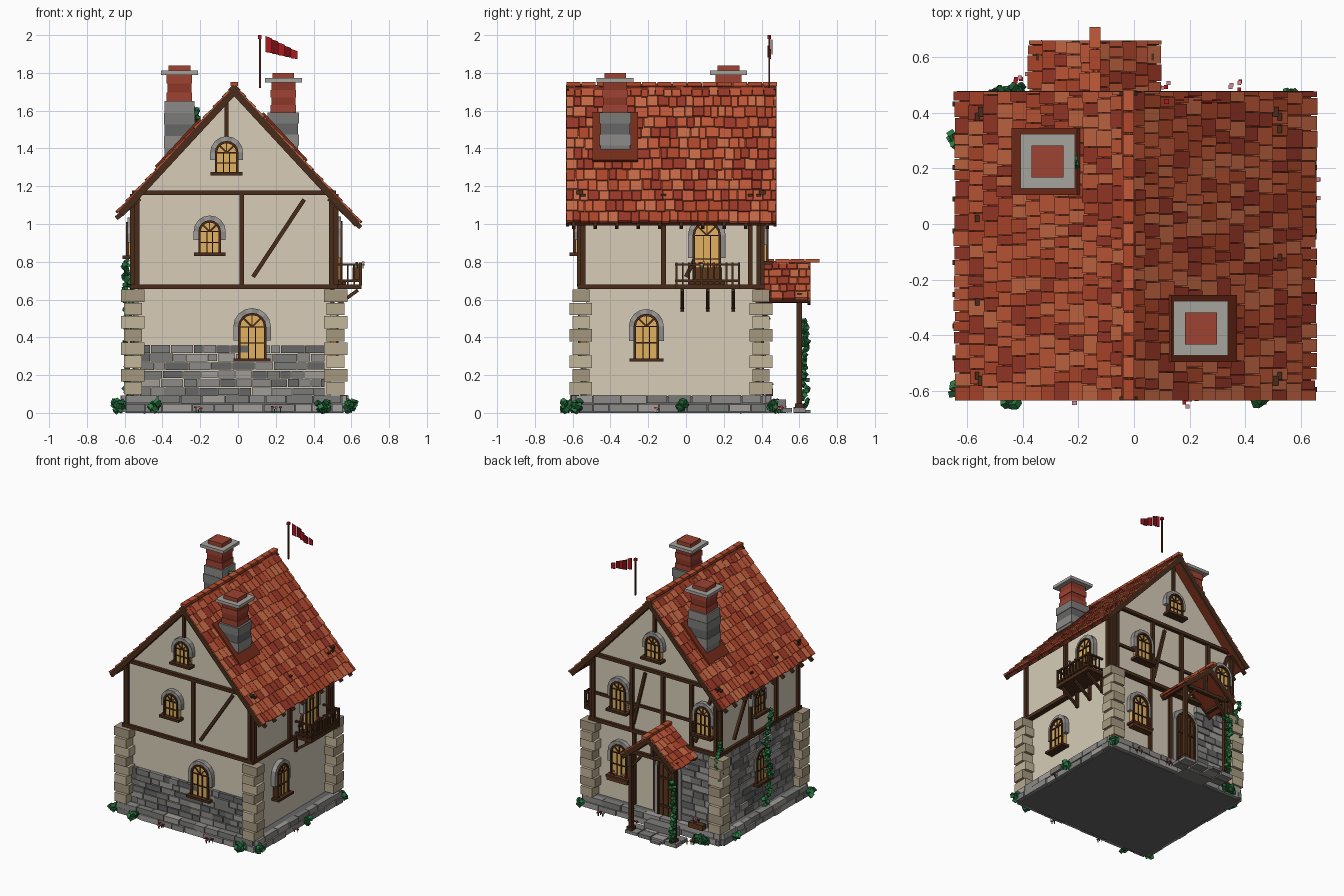
import bpy, bmesh, random
from math import pi, sin, cos, hypot
from mathutils import Matrix, Vector, Euler

if "Cube" in bpy.data.objects:
    bpy.data.objects.remove(bpy.data.objects["Cube"])

random.seed(4)
R = random.uniform
T = Matrix.Translation
I = Matrix.Identity(4)
C = Vector((-0.02, -0.08, 0))            # centre of the house plan


def mat(name, hexcol):
    m = bpy.data.materials.new(name)
    m.diffuse_color = [(int(hexcol[i:i + 2], 16) / 255) ** 2.2 for i in (0, 2, 4)] + [1]
    m.use_nodes = True
    m.node_tree.nodes["Principled BSDF"].inputs["Base Color"].default_value = m.diffuse_color
    return m


PLASTER, WOOD, GLASS = mat("plaster", "D6CBB6"), mat("wood", "4A3020"), mat("glass", "E0B060")
GREYS = [mat("stone_" + h, h) for h in ("666666", "7A7A78", "8C8A88", "A09C98")]
SAND = [mat("sand_" + h, h) for h in ("B5A78C", "A3967E", "C2B499")]
TILES = [mat("tile_" + h, h) for h in ("B0492F", "C25A3C", "9A3B2C", "C86A48")]
UNDER, BRICKS = mat("roof_board", "74301F"), [mat("brick_" + h, h) for h in ("9C4535", "8A3A2C")]
LEAF, LEAF2, PINK, RED = mat("leaf", "2F7D46"), mat("leaf_dark", "245C38"), mat("petal", "D08A9A"), mat("flag", "A81E22")
DARK, CAP = mat("door_wood", "5C3A22"), mat("cap_stone", "A5A29C")


class Part:
    """Collects boxes and extruded profiles into one named mesh."""
    def __init__(self, name, *mats):
        self.name, self.mats, self.bm = name, mats, bmesh.new()

    def hull(self, pts, n, m):
        v = [self.bm.verts.new(p) for p in pts]
        a, b = v[:n], v[n:]
        fs = [a[::-1], b] + [[a[i], a[(i + 1) % n], b[(i + 1) % n], b[i]] for i in range(n)]
        for f in fs:
            self.bm.faces.new(f).material_index = m

    def box(self, c, s, M=I, m=0, rot=(0, 0, 0)):
        X = M @ T(c) @ Euler(rot).to_matrix().to_4x4()
        q = [(-.5, -.5), (.5, -.5), (.5, .5), (-.5, .5)]
        self.hull([X @ Vector((x * s[0], y * s[1], z * s[2])) for z in (-.5, .5) for x, y in q], 4, m)

    def prism(self, pts, y0, y1, M=I, m=0):
        self.hull([M @ Vector((x, y, z)) for y in (y0, y1) for x, z in pts], len(pts), m)

    def beam(self, a, b, w, d, M=I, m=0):
        a, b = Vector(a), Vector(b)
        q = (b - a).to_track_quat('Z', 'Y').to_matrix().to_4x4()
        self.box((0, 0, 0), (w, d, (b - a).length), M @ T((a + b) / 2) @ q, m)

    def done(self):
        bmesh.ops.recalc_face_normals(self.bm, faces=self.bm.faces)
        me = bpy.data.meshes.new(self.name)
        self.bm.to_mesh(me)
        for m in self.mats:
            me.materials.append(m)
        bpy.context.collection.objects.link(bpy.data.objects.new(self.name, me))


def side(k, hx, hy):
    """Wall frame: x along wall, -y outward. 0 front, 1 right, 2 back, 3 left."""
    return T(C) @ Matrix.Rotation(k * pi / 2, 4, 'Z') @ T((0, -(hx if k % 2 else hy), 0))


LOW = [side(k, .51, .45) for k in range(4)]
UP = [side(k, .53, .475) for k in range(4)]
BASE = [side(k, .575, .505) for k in range(4)]


def stones(p, M, u0, u1, z0, z1, rows, wmin=.05, wmax=.13):
    h = (z1 - z0) / rows
    for r in range(rows):
        u = u0
        while u < u1 - .01:
            w = min(R(wmin, wmax), u1 - u)
            p.box((u + w / 2, -.004, z0 + (r + .5) * h), (w - .004, R(.03, .05), h - R(.002, .008)), M,
                  random.randrange(len(p.mats)))
            u += w


def arch(w, h, z0=0, n=8):
    r = w / 2
    return [(-r, z0)] + [(-r * cos(pi * i / n), h - r + r * sin(pi * i / n)) for i in range(n + 1)] + [(r, z0)]


def window(name, M, u, z, w, h, door=False):
    p, M = Part(name, DARK if door else GLASS, WOOD, GREYS[3], GREYS[2]), M @ T((u, 0, z))
    p.prism(arch(w, h), -.028, .01, M)
    def ring(a, b, out, ms):
        for i in range(len(a) - 1):
            p.prism([a[i], a[i + 1], b[i + 1], b[i]], -out, .005, M, ms[i % len(ms)])
    ring(arch(w - .025, h - .0125), arch(w, h), .042, [1])
    lift = 0 if door else h * .4
    ring(arch(w, h, lift), arch(w + .05, h + .025, lift), .034, [2, 3])
    s = h - w / 2
    if door:
        for x in (-w / 4, 0, w / 4):
            p.box((x, -.03, h * .46), (.006, .01, h * .9), M, 1)
        for zz in (.2, .65):
            p.box((0, -.032, h * zz), (w * .85, .012, .015), M, 1)
    else:
        for x in (-w / 8, w / 8):
            p.box((x, -.03, s / 2), (.005, .012, s), M, 1)
        for zz in (s * .5, s):
            p.box((0, -.03, zz), (w, .012, .006), M, 1)
        for a in (pi / 4, pi / 2, pi * 3 / 4):
            p.beam((0, -.03, s), (w * .46 * cos(a), -.03, s + w * .46 * sin(a)), .005, .01, M, 1)
        p.box((0, -.03, -.005), (w + .045, .065, .018), M, 1)
    p.done()


def slope(rx, zr, s, run, drop):
    d = Vector((s * run, 0, -drop)).normalized()
    n = Vector((s * drop, 0, run)).normalized()
    M = Matrix((d.cross(n), d, n)).transposed().to_4x4()
    M.translation = (rx, 0, zr)
    return M


def roof(name, rx, zr, runs, pitch, y0, y1, row, th):
    p = Part(name + "_tiles", *TILES)
    b = Part(name + "_boards", UNDER, WOOD)
    for s, run in zip((-1, 1), runs):
        M, L, k = slope(rx, zr, s, run, run * pitch), run * hypot(1, pitch), s * -1
        b.box((k * -(y0 + y1) / 2 * -1 if M[1][0] * k > 0 else -k * (y0 + y1) / 2, L / 2, -th / 2 - .012),
              (y1 - y0 - .01, L, th), M)
        for y in (y0 + .008, y1 - .008):                     # barge boards
            b.box((y * M[1][0], L / 2, -.022), (.016, L + .01, .036), M, 1)
        n = round(L / row)
        for r in range(n):
            y = y0
            while y < y1 - .005:
                w = min(R(.035, .07), y1 - y)
                p.box(((y + w / 2) * M[1][0], (r + .5) * L / n + R(-.006, .006), -.004),
                      (w - .003, L / n * 1.2, .014), M, random.randrange(4), (.1, 0, 0))
                y += w
    y, i = y0, 0
    while y < y1 - .02:                                       # ridge caps
        p.box((rx, y + .04, zr + .006), (.04, .074, .02), I, i % 2)
        y, i = y + .08, i + 1
    p.done()
    b.done()


# Foundation, plaster walls and gables
p = Part("foundation", GREYS[0]); p.box((-.02, -.08, .045), (1.15, 1.01, .09)); p.done()
p = Part("foundation_blocks", *GREYS[1:])
for k in range(4):
    hw = .505 if k % 2 else .575
    stones(p, BASE[k], -hw, hw, .003, .095, 2, .08, .18)
p.done()
p = Part("lower_walls", PLASTER); p.box((-.02, -.08, .37), (1.02, .90, .58)); p.done()
p = Part("upper_walls", PLASTER)
p.prism([(-.53, .66), (.53, .66), (.53, 1.115), (0, 1.685), (-.53, 1.115)], -.475, .475, T(C)); p.done()

# Stone cladding and corner stones
p = Part("stone_cladding", *GREYS)
stones(p, LOW[0], -.50, .48, .09, .36, 6)
stones(p, LOW[3], -.43, .43, .09, .64, 11)
stones(p, LOW[2], .21, .49, .09, .64, 11)
p.done()
p = Part("corner_stones", *SAND)
for sx in (-1, 1):
    for sy in (-1, 1):
        for i in range(8):
            a, b = (.125, .09) if i % 2 else (.095, .12)
            p.box((C.x + sx * .537, C.y + sy * .477, .13 + i * .07), (a, b, .066), I, i % 3)
p.done()

# Timber framing
p = Part("timber_frame", WOOD)
p.box((-.02, -.08, .668), (1.10, .99, .026))
for k in range(4):
    posts = [(-.515, .26, .0, .515)[i] for i in (0, 3)] if k % 2 == 0 else [-.465, .465]
    posts += [[.04], [-.04, .42], [-.19, .07, .31], [-.1, .2]][k]
    for u in posts:
        p.box((u, -.006, .915), (.026, .03, .49), UP[k])
    if k % 2 == 0:
        p.box((0, -.008, 1.165), (1.08, .034, .024), UP[k])
        p.box(((-.04, 0, 0)[k], -.004, 1.56), (.022, .026, .2), UP[k])
p.box((0, -.004, .87), (1.04, .022, .02), UP[2])
for k, a, b, z1 in ((0, .1, .37, 1.13), (1, .08, .235, 1.03), (2, -.18, -.08, 1.13), (2, .34, .49, 1.13), (3, -.3, -.12, 1.05)):
    p.beam((a, -.006, .72), (b, -.006, z1), .022, .022, UP[k])
p.box((-.19, -.004, .38), (.026, .03, .56), LOW[2])
p.box((-.01, -.004, .38), (.026, .03, .56), LOW[2])
for y in [-.595 + i * .114 for i in range(10)]:              # rafter tails
    for s, run in ((-1, .625), (1, .67)):
        p.beam((C.x + s * .5, y, 1.735 - .5 * 1.08 - .06), (C.x + s * run, y, 1.735 - run * 1.08 - .03), .018, .024)
p.done()

# Windows and door
window("front_lower_window", LOW[0], .095, .285, .15, .245)
window("front_upper_window", UP[0], -.13, .845, .12, .175)
window("front_gable_window", UP[0], -.04, 1.27, .125, .17)
window("right_lower_window", LOW[1], -.13, .285, .135, .24)
window("balcony_door", UP[1], .19, .69, .15, .325)
window("back_lower_window", LOW[2], -.30, .285, .14, .245)
window("back_upper_window", UP[2], -.29, .80, .13, .22)
window("back_upper_window_2", UP[2], .42, .80, .13, .22)
window("back_gable_window", UP[2], 0, 1.27, .125, .17)
window("left_lower_window", LOW[3], .03, .285, .14, .245)
window("left_upper_window", UP[3], -.03, .83, .12, .18)
window("back_door", LOW[2], .11, .07, .17, .47, True)

# Roofs
roof("main_roof", -.02, 1.735, (.615, .665), 1.08, -.635, .478, .075, .025)
roof("porch_roof", -.14, .80, (.232, .228), .84, .39, .66, .06, .018)

# Chimneys with flashing on the slope
for n, x, y, z0, zs, zb, s in (("left", -.31, .225, 1.28, 1.65, 1.79, -1), ("right", .24, -.375, 1.30, 1.59, 1.75, 1)):
    p = Part(n + "_chimney", *GREYS[:3], *BRICKS, CAP, UNDER)
    for a, b, w, m0, k, h in ((z0, zs, .165, 0, 3, .062), (zs, zb, .135, 3, 2, .045)):
        c = round((b - a) / h)
        for i in range(c):
            ww = w - .008 * (i % 2)
            p.box((x, y, a + (i + .5) * (b - a) / c), (ww, ww, (b - a) / c), I, m0 + i % k)
    p.box((x, y, zb + .011), (.195, .195, .022), I, 5)
    p.box((x, y, zb + .035), (.115, .115, .03), I, 3)
    M = slope(-.02, 1.735, s, 1, 1.08)
    p.box((y * M[1][0], abs(x + .02) * hypot(1, 1.08), .01), (.24, .235 * 1.47, .014), M, 6)
    p.done()

# Porch posts, ties and steps
p = Part("porch_frame", WOOD)
for x in (.04, -.32):
    p.box((x, .60, .32), (.028, .028, .60))
    p.box((x, .50, .615), (.026, .28, .026))
    p.box((x, .60, .035), (.045, .045, .03))
    p.beam((x, .6, .5), (x + (-.09 if x > 0 else .09), .6, .61), .018, .018)
p.box((-.14, .60, .62), (.42, .026, .026))
p.box((-.14, .60, .70), (.022, .022, .15))
p.done()
p = Part("porch_steps", *GREYS[1:])
p.box((-.14, .47, .035), (.24, .12, .07))
for i in range(4):
    for j in range(2):
        p.box((-.31 + i * .11, .53 + j * .07, .014), (.1, .064, R(.022, .032)), I, (i + j) % 3)
p.box((-.2, .645, .008), (.08, .03, .016)); p.done()

# Balcony
p = Part("balcony", WOOD, DARK)
p.box((.58, .115, .668), (.15, .34, .026))
for z in (.785, .70):
    p.box((.648, .115, z), (.014, .34, .012))
    for y in (-.05, .28):
        p.box((.585, y, z), (.13, .014, .012))
for i in range(11):
    p.box((.648, -.05 + i * .033, .735), (.008 + .008 * (i % 10 == 0), .01, .12))
for y in (-.05, .28):
    for x in (.55, .58, .615):
        p.box((x, y, .735), (.008, .008, .11))
for y in (-.02, .115, .25):
    p.beam((.49, y, .545), (.635, y, .65), .018, .018)
    p.box((.5, y, .6), (.022, .018, .12))
p.box((.625, .115, .735), (.035, .15, .07), I, 1)
p.done()

# Flag on its pole
p = Part("flag", RED, mat("flag_dark", "74161A"), WOOD)
p.box((.116, .44, 1.855), (.009, .009, .27), I, 2)
p.box((.116, .44, 1.99), (.018, .018, .02))
for i in range(5):
    x, z, h = .145 + i * .034, 1.995 - i * .017, .09 - .009 * i
    p.prism([(x, z), (x + .034, z - .012), (x + .034, z - h), (x, z - h + .005)], -.003, .003,
            T((0, .445 + .01 * sin(i * 1.6), 0)), i % 2)
p.done()

# Greenery: bushes, ivy, flowers and flower boxes
p = Part("bushes_and_ivy", LEAF, LEAF2)
def leaf(c, s):
    p.box(c, (s, s * R(.7, 1), s * R(.6, .9)), I, random.randrange(2), (R(-1, 1), R(-1, 1), R(0, 3)))
for x, y in ((-.63, -.59), (-.44, -.63), (.45, -.62), (.59, -.58), (.59, -.02), (.56, .46), (-.48, .47), (-.63, .3), (-.43, .47)):
    for i in range(10):
        leaf((x + R(-.025, .025), y + R(-.02, .02), R(.015, .06)), .032)
for x, y, z0, z1, n in ((-.585, -.15, .08, .82, 46), (-.325, .628, .04, .5, 34), (-.575, .425, .5, .8, 14), (-.225, .225, 1.53, 1.63, 7)):
    for i in range(n):
        z = z0 + (z1 - z0) * i / n
        leaf((x + R(-.018, .018), y + .025 * sin(z * 14) * (n > 40) + R(-.014, .014), z), .026)
p.done()
p = Part("flowers", PINK, RED, LEAF, DARK)
p.box((.28, .405, .27), (.17, .05, .04), I, 3)
p.box((-.40, .44, .11), (.12, .04, .04), I, 3)
spots = [(-.22, -.635, 0), (.2, -.64, 0), (.58, -.15, 0), (-.4, .53, 0), (.37, .5, 0), (.1, .5, 0),
         (.635, .08, .765), (.635, .15, .765), (.23, .405, .28), (.33, .405, .28), (-.4, .44, .12)]
for j, (x, y, z) in enumerate(spots):
    for i in range(5):
        a, b, h = x + R(-.028, .028), y + R(-.018, .018), R(.018, .035)
        p.box((a, b, z + h / 2), (.004, .004, h), I, 2)
        p.box((a, b, z + h), (.014, .014, .008), I, (j + i // 3) % 2)
p.done()
